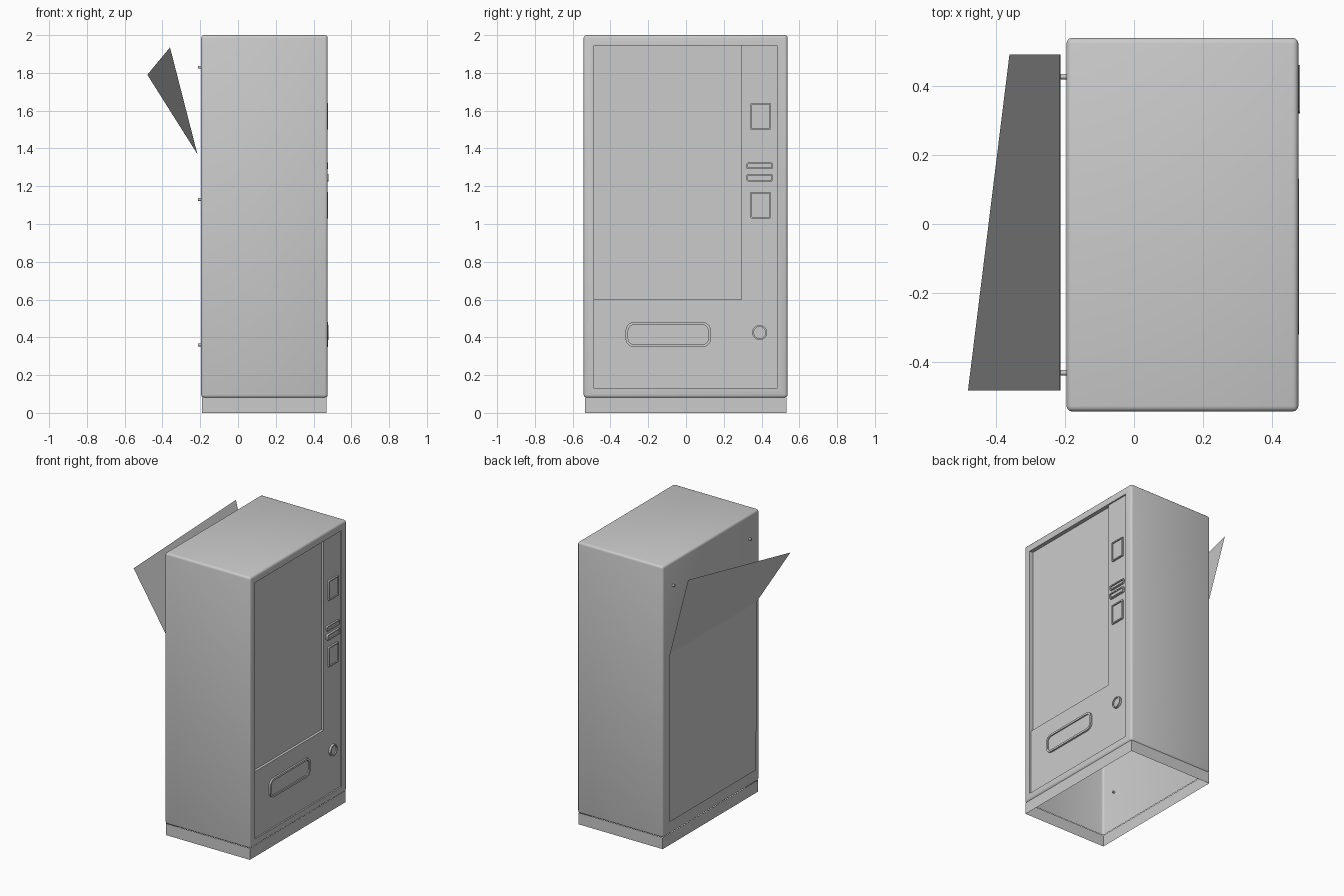
import bpy
import bmesh
import math
from mathutils import Matrix

cube = bpy.data.objects.get("Cube")
if cube:
    bpy.data.objects.remove(cube, do_unlink=True)

# Single painted-metal colour
grey = bpy.data.materials.new("light_grey_metal")
colour = (0.6, 0.6, 0.6, 1)
grey.use_nodes = True
grey.diffuse_color = colour
grey.node_tree.nodes["Principled BSDF"].inputs["Base Color"].default_value = colour

FACE = 0.475      # outer surface of the display side
DOOR = 0.465      # recessed door surface


def finish(name, bm, smooth=None):
    bmesh.ops.recalc_face_normals(bm, faces=bm.faces)
    mesh = bpy.data.meshes.new(name)
    bm.to_mesh(mesh)
    bm.free()
    mesh.materials.append(grey)
    obj = bpy.data.objects.new(name, mesh)
    bpy.context.collection.objects.link(obj)
    if smooth:
        shade(obj, smooth)
    return obj


def shade(obj, angle):
    bpy.ops.object.select_all(action='DESELECT')
    obj.select_set(True)
    bpy.context.view_layer.objects.active = obj
    bpy.ops.object.shade_smooth_by_angle(angle=math.radians(angle))


def box(x, y, z):
    """Box mesh from (min, max) pairs."""
    bm = bmesh.new()
    bmesh.ops.create_cube(bm, size=1)
    for v in bm.verts:
        v.co = [lo + (c + 0.5) * (hi - lo) for c, (lo, hi) in zip(v.co, (x, y, z))]
    return bm


def cut(target, name, x, y, z):
    cutter = finish(name, box(x, y, z))
    cutter.hide_render = True
    mod = target.modifiers.new(name, 'BOOLEAN')
    mod.operation, mod.solver, mod.object = 'DIFFERENCE', 'EXACT', cutter
    bpy.context.view_layer.objects.active = target
    bpy.ops.object.modifier_apply(modifier=name)
    bpy.data.objects.remove(cutter, do_unlink=True)


def rounded_loop(bm, x, y, z, radius, steps=5):
    """Ring of vertices around a rounded rectangle facing +x."""
    loop = []
    corners = ((y[1], z[1], -1, -1), (y[0], z[1], 1, -1), (y[0], z[0], 1, 1), (y[1], z[0], -1, 1))
    for i, (cy, cz, sy, sz) in enumerate(corners):
        for k in range(steps + 1):
            a = math.pi / 2 * (i + k / steps)
            loop.append(bm.verts.new((x, cy + sy * radius + radius * math.cos(a),
                                      cz + sz * radius + radius * math.sin(a))))
    return loop


def rimmed_plate(name, y, z, radius, rim, height=0.012, sink=0.008):
    """Raised rounded frame with a sunken centre."""
    bm = bmesh.new()
    iy, iz = (y[0] + rim, y[1] - rim), (z[0] + rim, z[1] - rim)
    inner = max(radius - rim, 0.002)
    loops = [rounded_loop(bm, DOOR, y, z, radius),
             rounded_loop(bm, DOOR + height, y, z, radius),
             rounded_loop(bm, DOOR + height, iy, iz, inner),
             rounded_loop(bm, DOOR + height - sink, iy, iz, inner)]
    for a, b in zip(loops, loops[1:]):
        for i in range(len(a)):
            j = (i + 1) % len(a)
            bm.faces.new((a[i], a[j], b[j], b[i]))
    bm.faces.new(loops[-1])
    return finish(name, bm, 35)


def rod(name, x, y, z, radius, sides):
    bm = bmesh.new()
    turn = Matrix.Translation((sum(x) / 2, y, z)) @ Matrix.Rotation(math.pi / 2, 4, 'Y')
    bmesh.ops.create_cone(bm, cap_ends=True, segments=sides, radius1=radius,
                          radius2=radius, depth=x[1] - x[0], matrix=turn)
    return finish(name, bm, 40)


# Cabinet shell with softened edges
bm = box((-0.195, FACE), (-0.542, 0.538), (0.08, 2.0))
bmesh.ops.bevel(bm, geom=bm.edges[:], offset=0.016, segments=3, profile=0.5, affect='EDGES')
cabinet = finish("cabinet", bm)

# Shallow door recess and deeper display window
cut(cabinet, "door_recess", (DOOR, 0.6), (-0.487, 0.482), (0.13, 1.945))
cut(cabinet, "window_recess", (0.447, 0.6), (-0.487, 0.295), (0.6, 1.945))

# The cabinet is open underneath
bm = bmesh.new()
bm.from_mesh(cabinet.data)
floor = [f for f in bm.faces if f.normal.z < -0.9 and f.calc_center_median().z < 0.09]
bmesh.ops.delete(bm, geom=floor, context='FACES')
bm.to_mesh(cabinet.data)
bm.free()
shade(cabinet, 40)

# Open plinth skirt
bm = box((-0.19, 0.468), (-0.536, 0.532), (0, 0.082))
caps = [f for f in bm.faces if abs(f.normal.z) > 0.9]
bmesh.ops.delete(bm, geom=caps, context='FACES')
finish("plinth", bm)

# Collection tray and payment fittings
rimmed_plate("collection_tray", (-0.32, 0.132), (0.348, 0.48), 0.045, 0.014)
rimmed_plate("keypad_plate", (0.34, 0.45), (1.5, 1.64), 0.006, 0.008)
rimmed_plate("card_slot", (0.32, 0.46), (1.29, 1.325), 0.01, 0.008)
rimmed_plate("note_slot", (0.32, 0.46), (1.225, 1.265), 0.01, 0.008, 0.015)
rimmed_plate("coin_plate", (0.34, 0.45), (1.03, 1.17), 0.006, 0.008)
rimmed_plate("return_cup", (0.35, 0.43), (0.385, 0.465), 0.04, 0.009, 0.015)

# Bent sheet hanging off the back: bottom, bend and top rows
bm = bmesh.new()
rows = [[(-0.212, 0.18), (-0.212, 0.18)],
        [(-0.215, 1.37), (-0.215, 1.37)],
        [(-0.36, 1.935), (-0.48, 1.79)]]
grid = [[bm.verts.new((x, y, z)) for (x, z), y in zip(row, (0.49, -0.482))] for row in rows]
for low, high in zip(grid, grid[1:]):
    bm.faces.new((low[0], low[1], high[1], high[0]))
finish("rear_panel", bm)

# Fixing bolts passing through the back wall
for side, y in (("left", 0.426), ("right", -0.43)):
    for level, z in (("lower", 0.36), ("middle", 1.13), ("upper", 1.83)):
        rod(f"{level}_{side}_bolt", (-0.212, -0.18), y, z, 0.008, 10)
